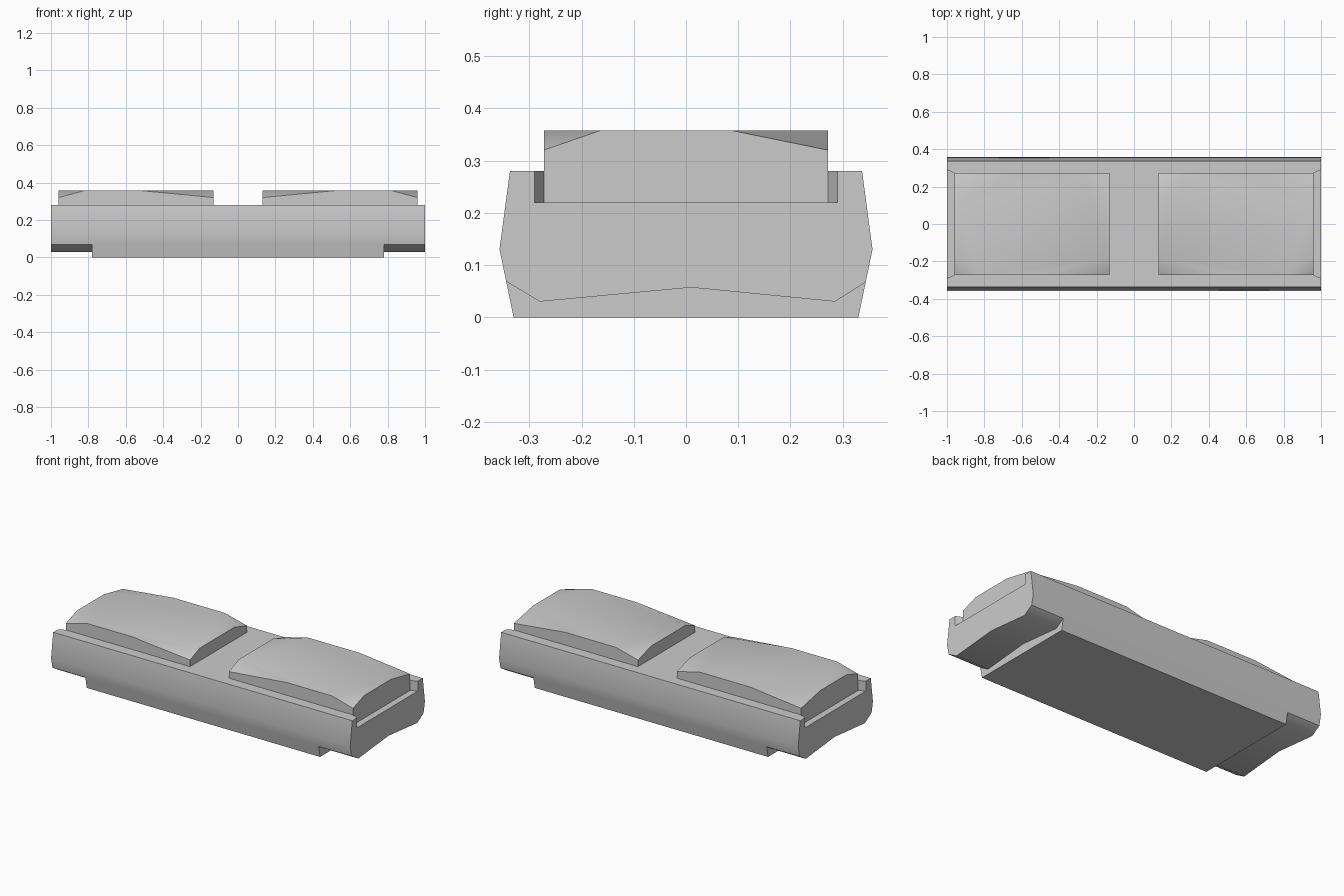
import bpy, bmesh

if "Cube" in bpy.data.objects:
    bpy.data.objects.remove(bpy.data.objects["Cube"])


def make_object(name, bm):
    bmesh.ops.recalc_face_normals(bm, faces=bm.faces)
    me = bpy.data.meshes.new(name)
    bm.to_mesh(me)
    bm.free()
    ob = bpy.data.objects.new(name, me)
    bpy.context.collection.objects.link(ob)
    return ob


def prism(name, outline, offset):
    """Closed solid swept from a flat outline of 3D points."""
    bm = bmesh.new()
    face = bm.faces.new([bm.verts.new(p) for p in outline])
    new = bmesh.ops.extrude_face_region(bm, geom=[face])["geom"]
    verts = [v for v in new if isinstance(v, bmesh.types.BMVert)]
    bmesh.ops.translate(bm, verts=verts, vec=offset)
    return make_object(name, bm)


def activate(ob):
    bpy.ops.object.select_all(action='DESELECT')
    ob.select_set(True)
    bpy.context.view_layer.objects.active = ob


def smooth(ob):
    activate(ob)
    bpy.ops.object.shade_smooth_by_angle(angle=0.7)


def cut(ob, cutter):
    cutter.hide_render = True
    mod = ob.modifiers.new("cut", 'BOOLEAN')
    mod.operation = 'DIFFERENCE'
    mod.solver = 'EXACT'
    mod.object = cutter
    activate(ob)
    bpy.ops.object.modifier_apply(modifier=mod.name)
    bpy.data.objects.remove(cutter)


def make_pad(name, s):
    # Rectangular pad with its four top corners bevelled down
    x0, x1, y, low, top = 0.13, 0.96, 0.272, 0.32, 0.357
    corners = [(x0, -y), (x1, -y), (x1, y), (x0, y)]
    side_points = [[(0.52, -y), (0.82, -y)], [(x1, -0.165), (x1, 0.09)],
                   [(0.62, y), (0.28, y)], [(x0, 0.15), (x0, -0.18)]]
    bm = bmesh.new()

    def vert(p, z):
        return bm.verts.new((s * p[0], p[1], z))

    base = [vert(p, 0.28) for p in corners]
    lows = [vert(p, low) for p in corners]
    highs = [[vert(p, top) for p in side] for side in side_points]
    for i in range(4):
        j = (i + 1) % 4
        bm.faces.new([base[i], base[j], lows[j], highs[i][1], highs[i][0], lows[i]])
        bm.faces.new([lows[i], highs[i][0], highs[i - 1][1]])
    bm.faces.new([v for side in highs for v in side])
    return make_object(name, bm)


# Long body with bulging sides
section = [(-0.33, 0), (0.33, 0), (0.357, 0.13), (0.337, 0.28),
           (-0.337, 0.28), (-0.357, 0.13)]
body = prism("body", [(-1, y, z) for y, z in section], (2, 0, 0))

# Raised, arched underside and open top notch at both ends
arch = [(-0.4, 0.102), (-0.28, 0.03), (0.01, 0.057), (0.285, 0.03),
        (0.4, 0.102), (0.4, -0.1), (-0.4, -0.1)]
notch = [(0.96, -0.272), (1.05, -0.3125), (1.05, 0.3125), (0.96, 0.272)]
for s in (-1, 1):
    cut(body, prism("undercut_cutter", [(s * 0.78, y, z) for y, z in arch], (s * 0.4, 0, 0)))
    cut(body, prism("notch_cutter", [(s * x, y, 0.22) for x, y in notch], (0, 0, 0.2)))
smooth(body)

# Two top pads
for name, s in (("left_pad", -1), ("right_pad", 1)):
    smooth(make_pad(name, s))
